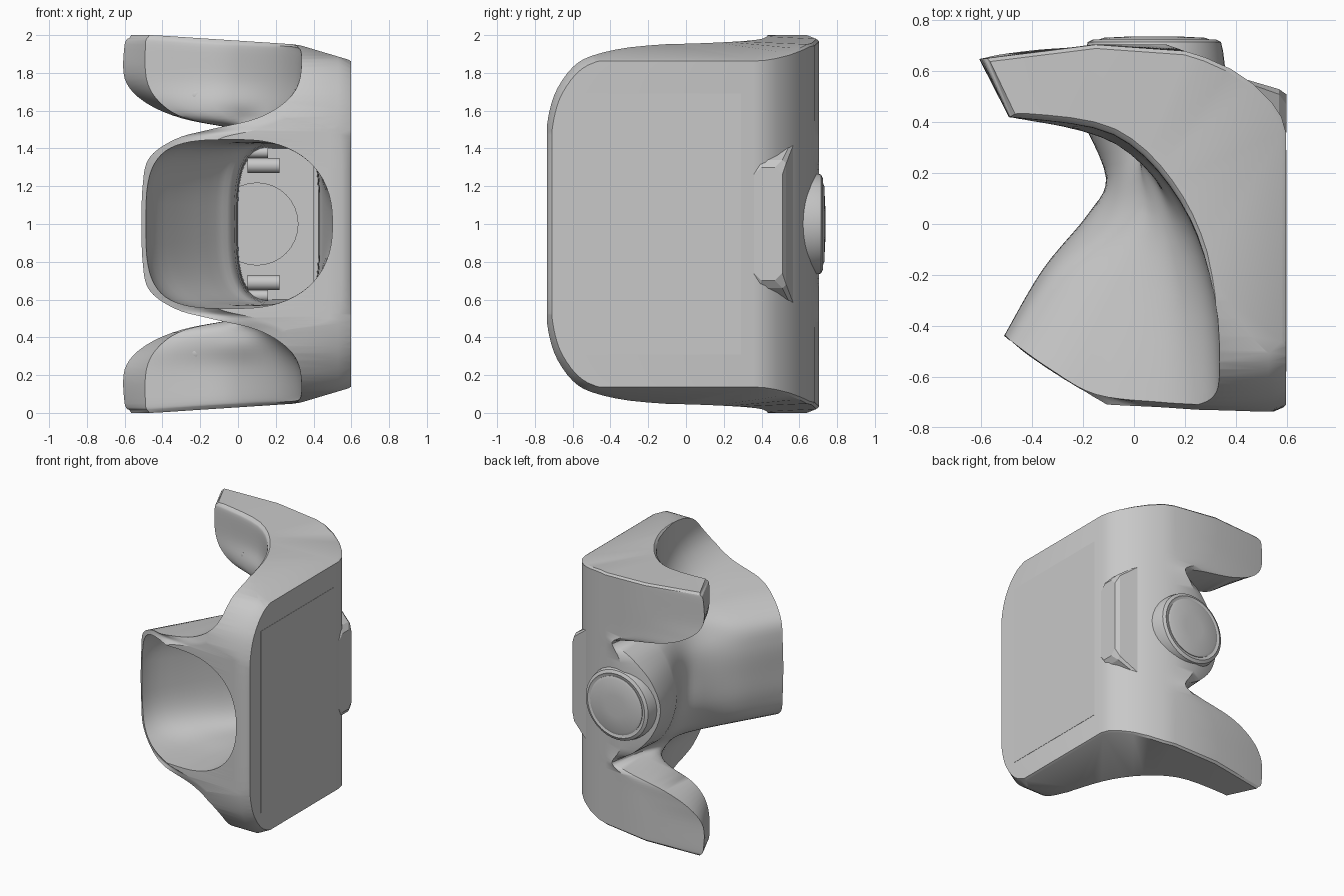
import bpy, bmesh, math
from mathutils import Vector

old = bpy.data.objects.get("Cube")
if old:
    bpy.data.objects.remove(old)

grey = bpy.data.materials.new("plain grey")
grey.use_nodes = True
colour = (0.58, 0.58, 0.58, 1)
grey.diffuse_color = colour
grey.node_tree.nodes["Principled BSDF"].inputs["Base Color"].default_value = colour


def loft(name, rings):
    """Skin closed rings of equal length and cap both ends."""
    bm = bmesh.new()
    vs = [[bm.verts.new(p) for p in ring] for ring in rings]
    n = len(rings[0])
    for a, b in zip(vs, vs[1:]):
        for i in range(n):
            j = (i + 1) % n
            bm.faces.new((a[i], a[j], b[j], b[i]))
    bm.faces.new(vs[0][::-1])
    bm.faces.new(vs[-1])
    bmesh.ops.triangulate(bm, faces=bm.faces[:])
    bmesh.ops.recalc_face_normals(bm, faces=bm.faces[:])
    mesh = bpy.data.meshes.new(name)
    bm.to_mesh(mesh)
    bm.free()
    mesh.materials.append(grey)
    ob = bpy.data.objects.new(name, mesh)
    bpy.context.collection.objects.link(ob)
    return ob


def smooth(ob, degrees=32):
    bpy.ops.object.select_all(action="DESELECT")
    ob.select_set(True)
    bpy.context.view_layer.objects.active = ob
    bpy.ops.object.shade_smooth_by_angle(angle=math.radians(degrees))


def spline(points, steps):
    """Catmull-Rom curve through points of any dimension."""
    out = []
    last = len(points) - 1
    for i in range(last):
        p0, p1 = points[max(i - 1, 0)], points[i]
        p2, p3 = points[i + 1], points[min(i + 2, last)]
        for k in range(steps):
            t = k / steps
            out.append([b + t * ((c - a) + t * ((2 * a - 5 * b + 4 * c - d)
                        + t * (3 * b - a - 3 * c + d))) / 2
                        for a, b, c, d in zip(p0, p1, p2, p3)])
    return out + [list(points[-1])]


def turned(name, profile, centre, axis, sides=48):
    """Stack of discs (radius, height) along an axis."""
    turn = Vector((0, 0, 1)).rotation_difference(Vector(axis))
    angles = [2 * math.pi * i / sides for i in range(sides)]
    smooth(loft(name, [[Vector(centre) + turn @ Vector((r * math.cos(a), r * math.sin(a), h))
                        for a in angles] for r, h in profile]))


def apply_boolean(ob, tool, operation):
    """Use the first solver that returns a full-sized solid."""
    mod = ob.modifiers.new(operation, "BOOLEAN")
    mod.operation, mod.object = operation, tool
    result = None
    for solver in ("MANIFOLD", "EXACT", "FLOAT"):
        mod.solver = solver
        bpy.context.view_layer.update()
        graph = bpy.context.evaluated_depsgraph_get()
        mesh = bpy.data.meshes.new_from_object(ob.evaluated_get(graph))
        heights = [v.co.z for v in mesh.vertices]
        if heights and max(heights) - min(heights) > 1.8:
            result = mesh
            break
    ob.modifiers.remove(mod)
    if result:
        ob.data = result
    bpy.data.objects.remove(tool)


# Concave left outline at rising distance from the middle height:
# distance, back edge, lobe tip, three neck points, front lip, front corner
half = [
    [0, -.22, .62, -.2, .4, -.11, .18, -.18, .04, -.36, -.18, -.51, -.44, -.2, -.7],
    [.2, -.16, .64, -.15, .4, -.1, .19, -.17, .03, -.35, -.18, -.505, -.44, -.2, -.7],
    [.35, -.03, .67, -.05, .4, -.05, .2, -.11, .01, -.3, -.2, -.47, -.47, -.2, -.7],
    [.45, .12, .68, .08, .44, .02, .25, 0, .05, -.14, -.22, -.33, -.57, -.1, -.71],
    [.5, 0, .69, 0, .43, .02, .26, .07, .03, .02, -.25, -.15, -.67, .1, -.72],
    [.56, -.3, .69, -.28, .41, 0, .28, .13, .05, .16, -.28, .1, -.7, .25, -.73],
    [.65, -.5, .67, -.42, .41, -.08, .32, .16, .07, .25, -.28, .25, -.71, .36, -.735],
    [.77, -.6, .65, -.485, .42, -.08, .35, .18, .08, .3, -.28, .325, -.72, .42, -.735],
    [.95, -.6, .65, -.49, .42, -.08, .35, .18, .09, .315, -.28, .345, -.72, .42, -.735],
    [.985, -.575, .65, -.48, .425, -.08, .36, .18, .1, .315, -.28, .345, -.72, .42, -.735],
]
rows = [[-r[0]] + r[1:] for r in half[:0:-1]] + half
right = [(.48, -.737), (.575, -.737), (.597, -.71), (.597, .36), (.58, .42), (.54, .48),
         (.47, .55), (.38, .61), (.28, .655), (.2, .68)]


def body_ring(row, inset=0):
    pts = list(zip(row[1::2], row[2::2]))
    back, lip, corner = pts[0], pts[5], pts[6]
    outline = [back] + spline(pts[1:6], 5)
    outline += [[a + (b - a) * k / 3 for a, b in zip(lip, corner)] for k in (1, 2, 3)]
    outline += right + [(back[0] * .4 + .08, .705)]
    u = row[0] + math.copysign(inset, row[0])
    ring = []
    for i, (x, y) in enumerate(outline):
        (x0, y0), (x1, y1) = outline[i - 1], outline[(i + 1) % len(outline)]
        inward = Vector((y0 - y1, x1 - x0)).normalized() * inset
        fall = .05 * max(0, min(1, (x + .45) / .75)) + .08 * max(0, (x - .3) / .3)
        z = 1 + u * (1 - fall * max(0, (abs(u) - .6) / .4))
        ring.append((x + inward.x, y + inward.y, z))
    return ring


body = loft("body", [body_ring(rows[0], .015)] + [body_ring(r) for r in spline(rows, 5)]
            + [body_ring(rows[-1], .015)])

# Rounded side silhouette with a chamfer at the flat wall
arch = spline([(-.745, .3), (-.74, .48), (-.72, .61), (-.68, .72), (-.6, .83), (-.5, .89),
               (-.3, .935), (0, .96), (.2, .985), (.4, 1.02), (.9, 1.02)], 3)
outline = arch + [(y, -z) for y, z in reversed(arch)]
trim = loft("trim", [[(x, y * s if y < 0 else y, 1 + z * s) for y, z in outline]
                     for x, s in ((-.9, 1), (.53, 1), (.61, .955))])
apply_boolean(body, trim, "INTERSECT")

# Hollow tube that narrows to a squarer chamber at the back:
# depth, left, right, half height, roundness of the left and right halves
sections = [(-.8, -.5, .5, .447, .56, .85), (-.45, -.487, .5, .445, .58, .85),
            (-.2, -.335, .48, .43, .62, .75), (.06, -.12, .45, .425, .66, .55),
            (.18, -.02, .43, .42, .66, .45), (.54, 0, .42, .4, .62, .4)]


def tube_ring(y, x0, x1, h, left, right_side, sides=64):
    ring = []
    for i in range(sides):
        c, s = (f(2 * math.pi * i / sides) for f in (math.cos, math.sin))
        p = left if c < 0 else right_side
        c, s = (math.copysign(abs(v) ** p, v) for v in (c, s))
        ring.append(((x0 + x1) / 2 + (x1 - x0) / 2 * c, y, 1 + h * s))
    return ring


cavity = loft("cavity", [tube_ring(*s) for s in spline(sections, 4)])
apply_boolean(body, cavity, "DIFFERENCE")
smooth(body)

# Round dial on the back
turned("dial_ring", [(.28, -.08), (.27, 0), (.262, .035), (.24, .046), (.225, .04)],
       (.08, .68, 1), (0, 1, 0))
turned("dial_face", [(.218, -.05), (.218, .045), (.2, .052), (.08, .058)],
       (.08, .68, 1), (0, 1, 0))


# Raised grip pad with cut corners on the rounded back corner
def pad_ring(x, h, y0, y1, cut):
    upper = [(y0, h - cut), (y0 + cut, h), (y1 - cut, h), (y1, h - cut)]
    return [(x, y, 1 + z) for y, z in upper + [(y, -z) for y, z in reversed(upper)]]


loft("side_pad", [pad_ring(.4, .46, .36, .58, .01), pad_ring(.57, .34, .36, .53, .02),
                  pad_ring(.599, .3, .36, .51, .04)])

# Thin panel on the flat wall
loft("wall_panel", [[(x, y, z) for y, z in ((-.58, .31), (.29, .31), (.29, 1.69), (-.58, 1.69))]
                    for x in (.594, .599)])

# Pegs and round boss inside the chamber, and screw heads on the lobes
for side in (-1, 1):
    for x, z, r in ((.22, .31, .04), (.16, .38, .03)):
        turned("chamber_peg", [(r, .05), (r, x)], (0, .4, 1 + side * z), (1, 0, 0), 16)
    turned("lobe_screw", [(.022, 0), (.022, .03), (.012, .034)],
           (-.22, .41, 1 + side * .68), (0, -1, 0), 16)
turned("chamber_boss", [(.22, 0), (.22, .02)], (.1, .545, 1), (0, -1, 0), 32)
